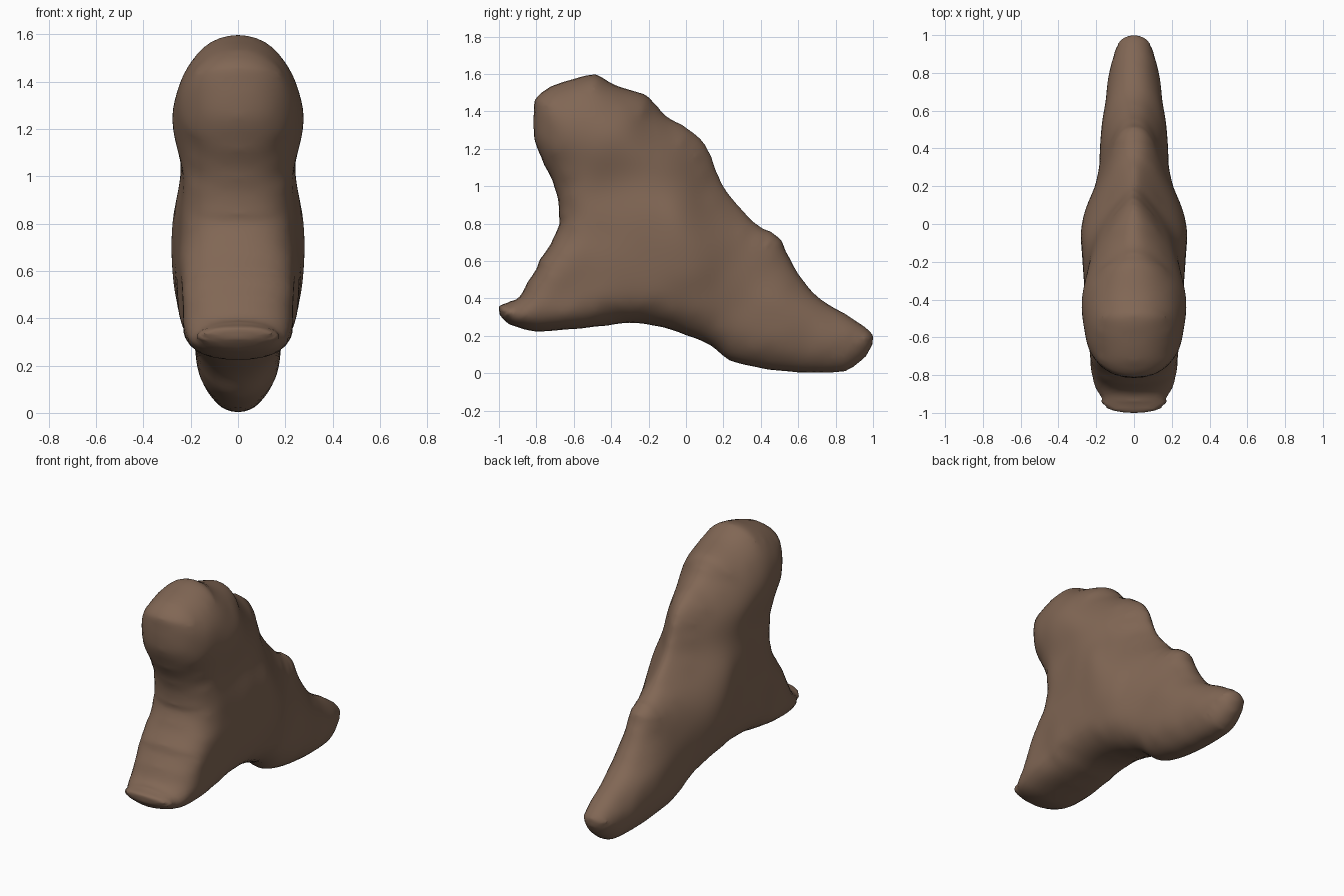
import bpy, bmesh, math
from mathutils import Vector, geometry, noise

if "Cube" in bpy.data.objects:
    bpy.data.objects.remove(bpy.data.objects["Cube"])

# Side outline (y, z), counter-clockwise from the front foot
OUTLINE = [(-1.003, .36), (-.995, .30), (-.93, .25), (-.8, .218), (-.6, .232), (-.45, .247), (-.3, .265),
           (-.15, .247), (0, .20), (.13, .145), (.23, .065), (.4, .022), (.6, .0), (.8, .0),
           (.88, .02), (.965, .088), (1.005, .17), (.985, .23), (.88, .305), (.72, .40), (.62, .51),
           (.545, .64), (.515, .71), (.465, .755), (.40, .785), (.33, .845), (.22, .975), (.17, 1.07),
           (.13, 1.18), (.08, 1.255), (0, 1.32), (-.1, 1.375), (-.16, 1.44), (-.22, 1.495),
           (-.38, 1.545), (-.48, 1.602), (-.6, 1.58), (-.73, 1.535), (-.805, 1.475), (-.82, 1.4),
           (-.815, 1.25), (-.77, 1.13), (-.72, 1.03), (-.69, .93), (-.683, .84), (-.685, .79),
           (-.73, .69), (-.785, .61), (-.805, .56), (-.85, .49), (-.895, .41), (-.95, .385)]

# Half width, edge rounding and roundness at places on the side, by part
HEAD = [(-.45, 1.2, .295, .3, 2), (-.65, 1.25, .27, .24, 2.1), (-.6, 1.42, .235, .22, 2),
        (-.4, 1.38, .275, .3, 1.9), (-.1, 1.25, .225, .32, 1.6), (-.25, 1.22, .27, .3, 1.8),
        (-.62, 1.05, .215, .2, 2.2)]
NECK = [(-.5, .98, .222, .16, 2.3), (-.3, 1.02, .225, .25, 2), (-.1, 1.05, .225, .35, 1.7),
        (.08, 1.1, .20, .38, 1.5)]
TRUNK = [(-.5, .82, .245, .18, 2.3), (-.25, .85, .27, .25, 2), (-.02, .85, .295, .38, 1.7),
         (0, .6, .29, .3, 1.9), (-.25, .65, .27, .2, 2), (-.45, .6, .255, .17, 2.2),
         (-.25, .42, .255, .18, 2.1), (0, .35, .235, .17, 2), (.17, .95, .19, .38, 1.5),
         (.18, .72, .225, .35, 1.6)]
FRONT_FOOT = [(-.85, .33, .24, .11, 2.2), (-.66, .48, .235, .12, 2.3), (-.95, .33, .22, .12, 2)]
REAR = [(.32, .55, .18, .3, 1.6), (.45, .68, .125, .17, 2), (.5, .3, .175, .22, 1.8),
        (.35, .2, .18, .2, 1.9), (.75, .15, .145, .17, 2), (.93, .15, .115, .14, 2), (.18, .3, .195, .2, 2)]
WIDTHS = HEAD + NECK + TRUNK + FRONT_FOOT + REAR


def smooth_loop(pts, steps):
    """Closed Catmull-Rom curve through the points."""
    out, n = [], len(pts)
    for i in range(n):
        a, b, c, d = (Vector(pts[(i + k) % n]) for k in (-1, 0, 1, 2))
        for s in range(steps):
            t = s / steps
            out.append(.5 * (2 * b + (c - a) * t + (2 * a - 5 * b + 4 * c - d) * t * t
                             + (3 * b - a - 3 * c + d) * t ** 3))
    return out


loop = smooth_loop(OUTLINE, 5)
N = len(loop)


def edge_distance(p):
    """Distance to the outline and whether the point is inside."""
    best, inside = 9.0, False
    for i in range(N):
        a, b = loop[i - 1], loop[i]
        e = b - a
        t = max(0, min(1, (p - a).dot(e) / e.length_squared))
        best = min(best, (p - a - e * t).length_squared)
        if (a.y > p.y) != (b.y > p.y) and p.x < a.x + (p.y - a.y) / e.y * e.x:
            inside = not inside
    return math.sqrt(best), inside


def half_width(p, d):
    total = w = r = k = 0
    for y, z, cw, cr, ck in WIDTHS:
        g = math.exp(-((p.x - y) ** 2 + (p.y - z) ** 2) / (2 * .1 ** 2))
        total, w, r, k = total + g, w + g * cw, r + g * cr, k + g * ck
    w, r, k = w / total, r / total, k / total
    t = min(d / r, 1)
    lump = .012 * noise.noise(Vector((p.x * 6, p.y * 6, 3))) * t
    return w * (1 - (1 - t) ** k) ** (1 / k) + lump


# Flat points: outline, rings just inside the rim, then a grid
pts = list(loop)
for off in (.005, .016, .034, .058, .085):
    for i in range(N):
        e = (loop[(i + 1) % N] - loop[i - 1]).normalized()
        p = loop[i] + Vector((-e.y, e.x)) * off
        d, inside = edge_distance(p)
        if inside and d > .96 * off:
            pts.append(p)
for i in range(72):
    for j in range(58):
        p = Vector((-1 + i * .028 + (j % 2) * .014, j * .028))
        d, inside = edge_distance(p)
        if inside and d > .1:
            pts.append(p)
verts, _, tris = geometry.delaunay_2d_cdt(pts, [], [list(range(N))], 1, 1e-5)[:3]

# Inflate both sides from the flat sheet, sharing the rim
bm = bmesh.new()
left, right, inner = [], [], []
for p in verts:
    d, _ = edge_distance(p)
    if d < 1e-3:
        v = bm.verts.new((0, p.x, p.y))
        left.append(v)
        right.append(v)
    else:
        h = half_width(p, d)
        right.append(bm.verts.new((h, p.x, p.y)))
        left.append(bm.verts.new((-h, p.x, p.y)))
        if d > .05:
            inner += [right[-1], left[-1]]
for t in tris:
    if any(left[i] is not right[i] for i in t):
        bm.faces.new([right[i] for i in t])
        bm.faces.new([left[i] for i in reversed(t)])
for _ in range(4):
    bmesh.ops.smooth_vert(bm, verts=inner, factor=.5, use_axis_x=True)
for _ in range(4):
    bmesh.ops.smooth_vert(bm, verts=bm.verts, factor=.5, use_axis_x=True, use_axis_y=True, use_axis_z=True)
bmesh.ops.recalc_face_normals(bm, faces=bm.faces)
for f in bm.faces:
    f.smooth = True

mesh = bpy.data.meshes.new("animal_body")
bm.to_mesh(mesh)
bm.free()
brown = bpy.data.materials.new("warm brown")
brown.diffuse_color = (.22, .135, .09, 1)
brown.use_nodes = True
brown.node_tree.nodes["Principled BSDF"].inputs["Base Color"].default_value = brown.diffuse_color
mesh.materials.append(brown)
body = bpy.data.objects.new("animal_body", mesh)
bpy.context.collection.objects.link(body)
